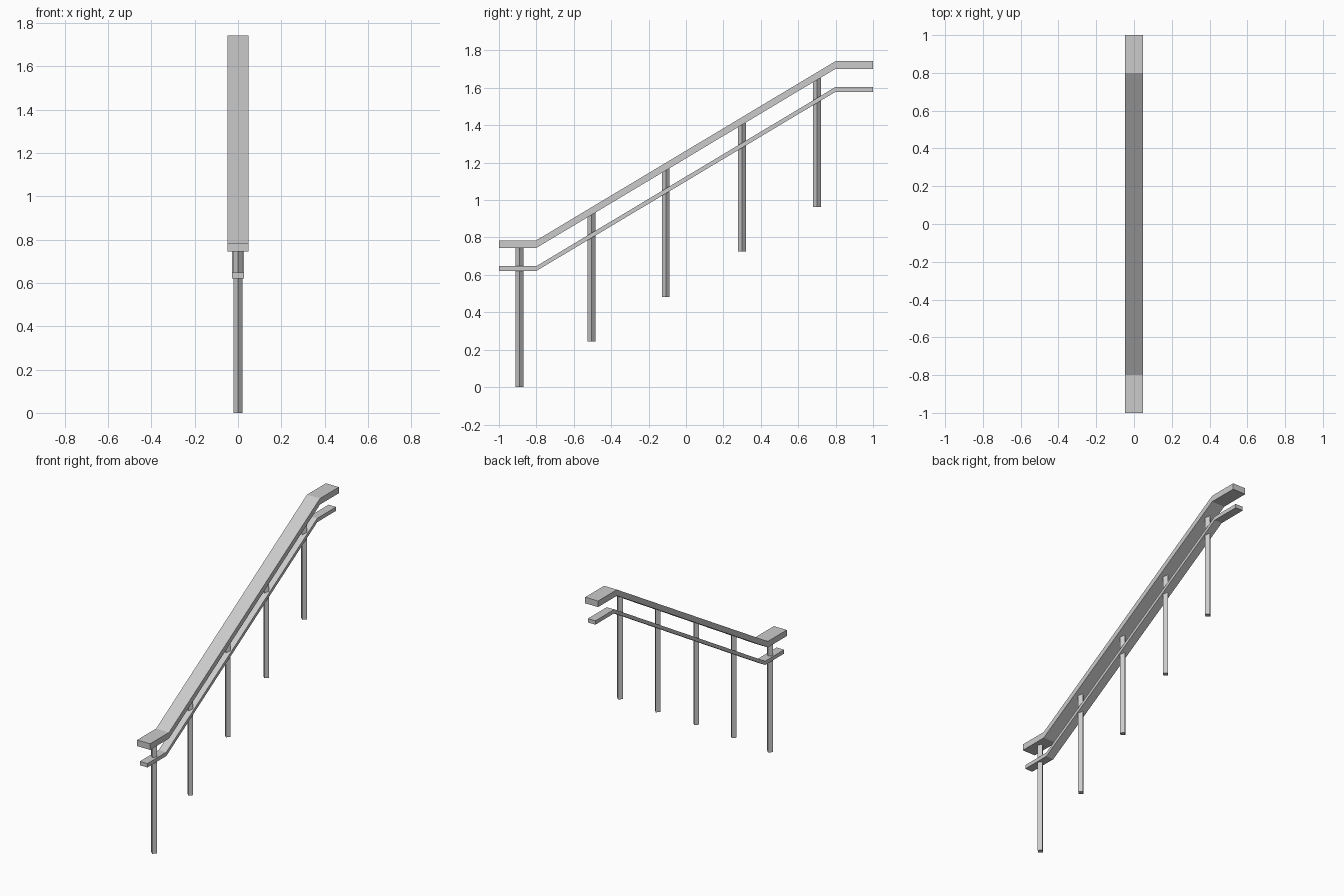
import bpy, bmesh, math

if "Cube" in bpy.data.objects:
    bpy.data.objects.remove(bpy.data.objects["Cube"])

RISE = 0.958  # height gained along the slope


def rail(name, half_width, z0, z1):
    """Sheared flat bar: level end, slope, level end."""
    path = [(-1, 0), (-0.8, 0), (0.8, RISE), (1, RISE)]
    bm = bmesh.new()
    rings = [[bm.verts.new((x, y, z + dz)) for x, z in
              ((-half_width, z0), (half_width, z0), (half_width, z1), (-half_width, z1))]
             for y, dz in path]
    for a, b in zip(rings, rings[1:]):
        for i in range(4):
            j = (i + 1) % 4
            bm.faces.new((a[i], a[j], b[j], b[i]))
    bm.faces.new(rings[0])
    bm.faces.new(rings[-1])
    bmesh.ops.recalc_face_normals(bm, faces=bm.faces[:])
    mesh = bpy.data.meshes.new(name)
    bm.to_mesh(mesh)
    bm.free()
    bpy.context.collection.objects.link(bpy.data.objects.new(name, mesh))


def post(name, y, bottom, top):
    """Four-sided post turned corner-on."""
    bpy.ops.mesh.primitive_cylinder_add(vertices=4, radius=0.021, depth=top - bottom,
                                        location=(0, y, (top + bottom) / 2))
    bpy.context.object.name = name


# Wide handrail and slimmer rail below it
rail("handrail", 0.048, 0.744, 0.785)
rail("lower_rail", 0.028, 0.621, 0.647)

# Posts stepping up with the stairs
posts = [(-0.89, 0.0, 0.745), (-0.505, 0.244, 0.933), (-0.108, 0.483, 1.172),
         (0.30, 0.724, 1.413), (0.70, 0.963, 1.653)]
for n, (y, bottom, top) in enumerate(posts, 1):
    post(f"post_{n}", y, bottom, top)
